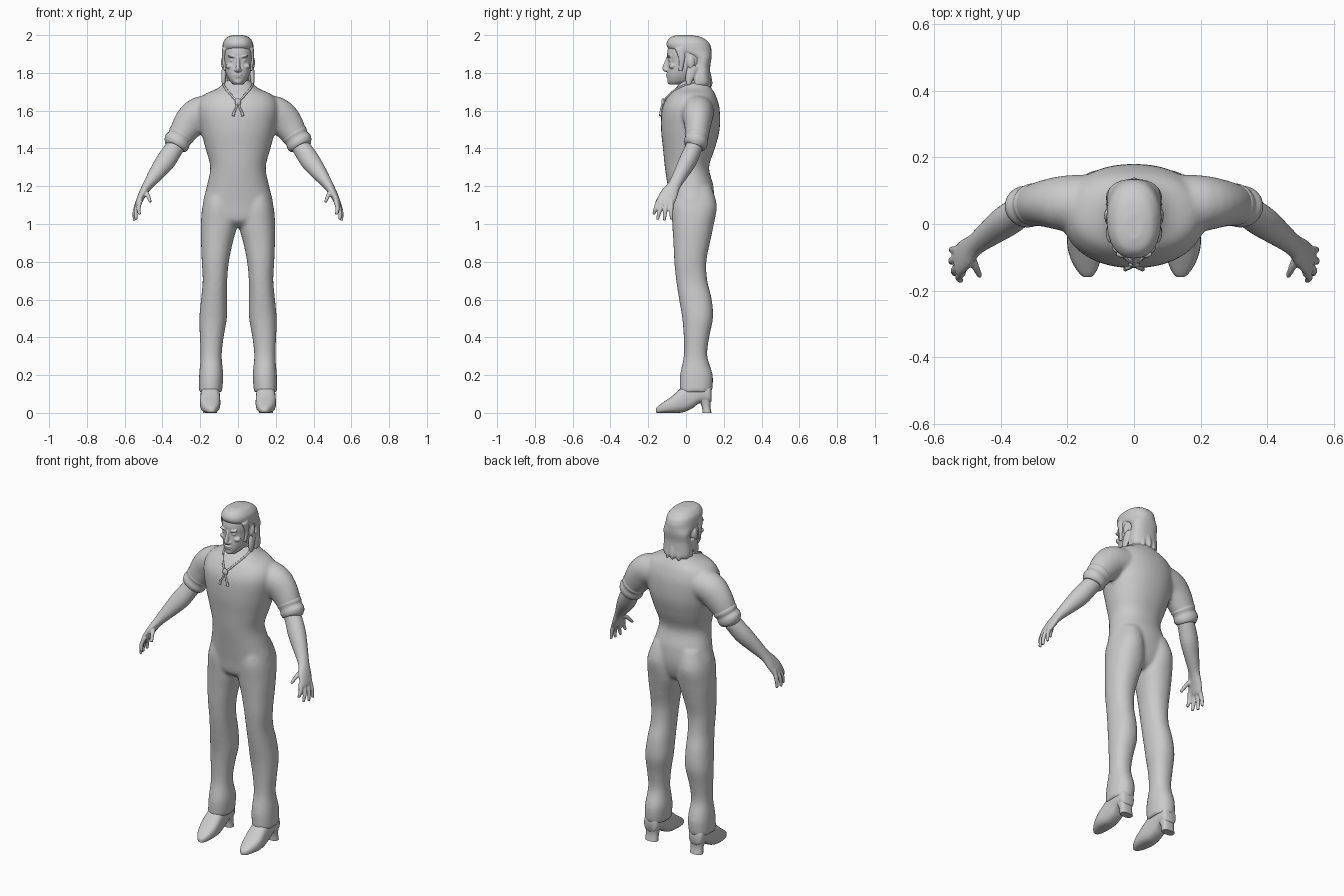
import bpy, bmesh, math
from mathutils import Vector, Matrix

def catmull(rows, n=4):
    """Smoothly interpolate rows of numbers."""
    out = []
    for i in range(len(rows) - 1):
        p = [rows[max(0, min(len(rows) - 1, i + k))] for k in (-1, 0, 1, 2)]
        for j in range(n):
            t = j / n
            out.append([0.5 * (2 * b + (c - a) * t + (2 * a - 5 * b + 4 * c - d) * t * t
                               + (3 * b - a - 3 * c + d) * t ** 3) for a, b, c, d in zip(*p)])
    return out + [list(rows[-1])]

def loft(bm, rows, axis=None, ref=(0, 1, 0), e=2.0, side=1, seg=24):
    """Rows (x, y, z, ru, rv): rv is along ref, ru across it and the path."""
    pts = catmull(rows)
    rings = []
    for i, (x, y, z, ru, rv) in enumerate(pts):
        t = Vector(axis) if axis else Vector(pts[min(i + 1, len(pts) - 1)][:3]) - Vector(pts[max(i - 1, 0)][:3])
        t.normalize()
        v = Vector(ref)
        v = (v - t * v.dot(t)).normalized()
        u = v.cross(t)
        ring = []
        for k in range(seg):
            a = 2 * math.pi * k / seg
            c, s = math.cos(a), math.sin(a)
            c = math.copysign(abs(c) ** (2 / e), c)
            s = math.copysign(abs(s) ** (2 / e), s)
            p = Vector((x, y, z)) + u * c * max(ru, .002) + v * s * max(rv, .002)
            ring.append(bm.verts.new((p.x * side, p.y, p.z)))
        rings.append(ring)
    for a, b in zip(rings, rings[1:]):
        for k in range(seg):
            bm.faces.new((a[k], a[(k + 1) % seg], b[(k + 1) % seg], b[k]))
    bm.faces.new(rings[0])
    bm.faces.new(rings[-1])

def stack(bm, rows, **kw):
    """Horizontal slices (z, x_centre, half_width, y_front, y_back)."""
    loft(bm, [(x, (f + b) / 2, z, w, (b - f) / 2) for z, x, w, f, b in rows], axis=(0, 0, -1), **kw)

def ball(bm, c, s, rot=0):
    m = Matrix.Translation(c) @ Matrix.Rotation(rot, 4, 'Y') @ Matrix.Diagonal((*s, 1))
    bmesh.ops.create_uvsphere(bm, u_segments=14, v_segments=10, radius=1, matrix=m)

def finish(bm, name, voxel=0, smooth=0, angle=50):
    bmesh.ops.recalc_face_normals(bm, faces=bm.faces)
    me = bpy.data.meshes.new(name)
    bm.to_mesh(me)
    bm.free()
    ob = bpy.data.objects.new(name, me)
    bpy.context.collection.objects.link(ob)
    bpy.ops.object.select_all(action='DESELECT')
    ob.select_set(True)
    bpy.context.view_layer.objects.active = ob
    if voxel:
        for p in me.polygons:
            p.use_smooth = True
        r = ob.modifiers.new("blend", 'REMESH')
        r.mode, r.voxel_size, r.use_smooth_shade = 'VOXEL', voxel, True
        s = ob.modifiers.new("soften", 'SMOOTH')
        s.factor, s.iterations = 0.5, smooth
    else:
        bpy.ops.object.shade_smooth_by_angle(angle=math.radians(angle))
    return ob

# One-piece suit: torso, legs and upper arms blended together
bm = bmesh.new()
stack(bm, [(1.76, 0, .065, -.02, .11), (1.72, 0, .105, -.055, .135), (1.68, 0, .185, -.092, .158),
           (1.61, 0, .215, -.127, .178), (1.5, 0, .198, -.132, .178), (1.4, 0, .172, -.122, .153),
           (1.3, 0, .147, -.112, .122), (1.2, 0, .165, -.097, .145), (1.1, 0, .187, -.082, .148),
           (1.02, 0, .165, -.07, .125), (.985, 0, .08, -.03, .09)], e=2.2, seg=40)
for s in (1, -1):
    stack(bm, [(1.2, .085, .07, -.06, .135), (1.1, .1, .087, -.078, .163), (1.0, .1, .097, -.073, .148),
               (.9, .112, .084, -.067, .127), (.8, .12, .072, -.062, .108), (.7, .122, .065, -.052, .113),
               (.6, .127, .069, -.037, .137), (.5, .132, .073, -.02, .143), (.4, .139, .063, -.012, .123),
               (.3, .142, .056, -.012, .113), (.2, .142, .064, -.032, .142), (.11, .146, .062, -.034, .139)],
          e=2.2, side=s)
    loft(bm, [(.1, .06, 1.6, .085, .09), (.2, .062, 1.585, .09, .085), (.26, .062, 1.53, .085, .072),
              (.31, .055, 1.455, .064, .06), (.33, .05, 1.425, .055, .05)], side=s)
finish(bm, "suit", .01, 5)

# Rolled sleeve ends
bm = bmesh.new()
for s in (1, -1):
    loft(bm, [(.285, .06, 1.495, .06, .055), (.298, .058, 1.475, .072, .065), (.31, .055, 1.455, .066, .06),
              (.324, .052, 1.433, .071, .063), (.336, .048, 1.415, .062, .056), (.338, .047, 1.411, .045, .04)], side=s)
finish(bm, "sleeve_cuffs")

# Forearms and hands
bm = bmesh.new()
for s in (1, -1):
    loft(bm, [(.315, .048, 1.43, .046, .044), (.345, .035, 1.39, .05, .046), (.385, .008, 1.33, .052, .047),
              (.43, -.025, 1.27, .042, .04), (.478, -.062, 1.205, .027, .034), (.505, -.088, 1.16, .021, .046),
              (.525, -.108, 1.118, .017, .048), (.532, -.112, 1.10, .012, .042)], side=s)
    for knuckle, mid, tip in (((.516, -.144, 1.125), (.527, -.160, 1.085), (.520, -.171, 1.05)),
                              ((.524, -.124, 1.12), (.540, -.139, 1.07), (.539, -.151, 1.022)),
                              ((.528, -.101, 1.12), (.547, -.110, 1.065), (.549, -.115, 1.018)),
                              ((.528, -.078, 1.125), (.545, -.078, 1.07), (.548, -.077, 1.024)),
                              ((.493, -.090, 1.175), (.477, -.128, 1.15), (.463, -.157, 1.115))):
        loft(bm, [(*knuckle, .013, .013), (*mid, .0115, .0115), (*tip, .008, .008)], side=s, seg=12, ref=(.8, .6, 0))
finish(bm, "forearms_and_hands", .005, 3)

# Pointed boots with separate heels
bm = bmesh.new()
for s in (1, -1):
    loft(bm, [(x, y, (lo + hi) / 2, w, (hi - lo) / 2) for x, y, lo, hi, w in (
        (.148, .134, .06, .13, .03), (.148, .12, .052, .15, .044), (.147, .07, .05, .16, .05),
        (.147, .03, .022, .155, .05), (.147, -.02, .002, .135, .053), (.147, -.07, 0, .092, .053),
        (.144, -.115, 0, .06, .042), (.141, -.148, 0, .036, .024), (.14, -.16, .004, .024, .01))],
         axis=(0, -1, 0), ref=(0, 0, 1), e=2.7, side=s)
    stack(bm, [(.08, .148, .043, .06, .134), (.04, .148, .037, .082, .129), (0, .148, .038, .088, .135)],
          e=2.8, side=s)
finish(bm, "boots")

# Head with neck, nose, brows, cheeks, lips, chin and ears
bm = bmesh.new()
stack(bm, [(1.992, 0, .03, -.03, .05), (1.975, 0, .055, -.07, .09), (1.94, 0, .073, -.092, .115),
           (1.9, 0, .078, -.1, .122), (1.86, 0, .076, -.095, .115), (1.82, 0, .07, -.098, .09),
           (1.785, 0, .059, -.1, .06), (1.755, 0, .042, -.096, .03), (1.738, 0, .022, -.085, -.02)], e=2.2, seg=32)
loft(bm, [(0, .045, 1.82, .055, .055), (0, .035, 1.75, .056, .055), (0, .045, 1.68, .065, .065)])
loft(bm, [(0, -.09, 1.89, .009, .01), (0, -.099, 1.86, .009, .014), (0, -.108, 1.825, .013, .018),
          (0, -.102, 1.806, .013, .014)], axis=(0, 0, -1), seg=12)
ball(bm, (0, -.098, 1.79), (.022, .009, .005))
ball(bm, (0, -.097, 1.78), (.019, .008, .005))
ball(bm, (0, -.083, 1.757), (.024, .016, .018))
for s in (1, -1):
    ball(bm, (s * .013, -.1, 1.815), (.008, .012, .007))
    ball(bm, (s * .033, -.09, 1.886), (.024, .012, .006), -s * .15)
    ball(bm, (s * .031, -.085, 1.866), (.013, .008, .006))
    ball(bm, (s * .045, -.072, 1.835), (.02, .018, .014))
    ball(bm, (s * .078, .026, 1.855), (.012, .02, .034))
finish(bm, "head", .004, 2)

# Swept-back hair, long at the nape, with side locks and sideburns
bm = bmesh.new()
stack(bm, [(2.0, 0, .025, -.045, .03), (1.99, 0, .056, -.08, .08), (1.965, 0, .077, -.101, .118),
           (1.938, 0, .082, -.1, .132), (1.915, 0, .082, -.068, .135), (1.88, 0, .08, .03, .135),
           (1.83, 0, .079, .035, .128), (1.78, 0, .084, .025, .13), (1.745, 0, .082, .03, .13),
           (1.725, 0, .068, .045, .115)], e=2.3, seg=32)
for s in (1, -1):
    loft(bm, [(.07, -.03, 1.93, .014, .03), (.075, -.022, 1.87, .01, .016), (.067, -.03, 1.81, .008, .012)], side=s, seg=12)
    loft(bm, [(.07, .04, 1.84, .014, .03), (.076, .02, 1.78, .013, .024), (.077, .012, 1.735, .008, .012)], side=s, seg=12)
for k in range(7):
    a = math.pi * k / 6
    loft(bm, [(.062 * math.cos(a), .06 + .055 * math.sin(a), 1.79, .018, .018),
              (.07 * math.cos(a), .06 + .066 * math.sin(a), 1.745, .015, .015),
              (.072 * math.cos(a), .06 + .068 * math.sin(a), 1.715 + .008 * (k % 2), .006, .006)], seg=10)
finish(bm, "hair", .005, 2)

# Cord tie around the collar with clasp and hanging tips
bm = bmesh.new()
for s in (1, -1):
    loft(bm, [(x, y, z, .0055, .0055) for x, y, z in ((.02, .125, 1.745), (.06, .09, 1.75), (.076, .015, 1.742),
              (.07, -.034, 1.724), (.05, -.073, 1.698), (.025, -.102, 1.67), (.004, -.12, 1.645),
              (.012, -.131, 1.61), (.022, -.134, 1.59))], side=s, seg=8, ref=(.31, .2, .93))
    loft(bm, [(.021, -.133, 1.592, .007, .007), (.026, -.136, 1.572, .007, .007)], side=s, seg=8)
ball(bm, (0, -.122, 1.645), (.017, .009, .021))
finish(bm, "cord_tie")
